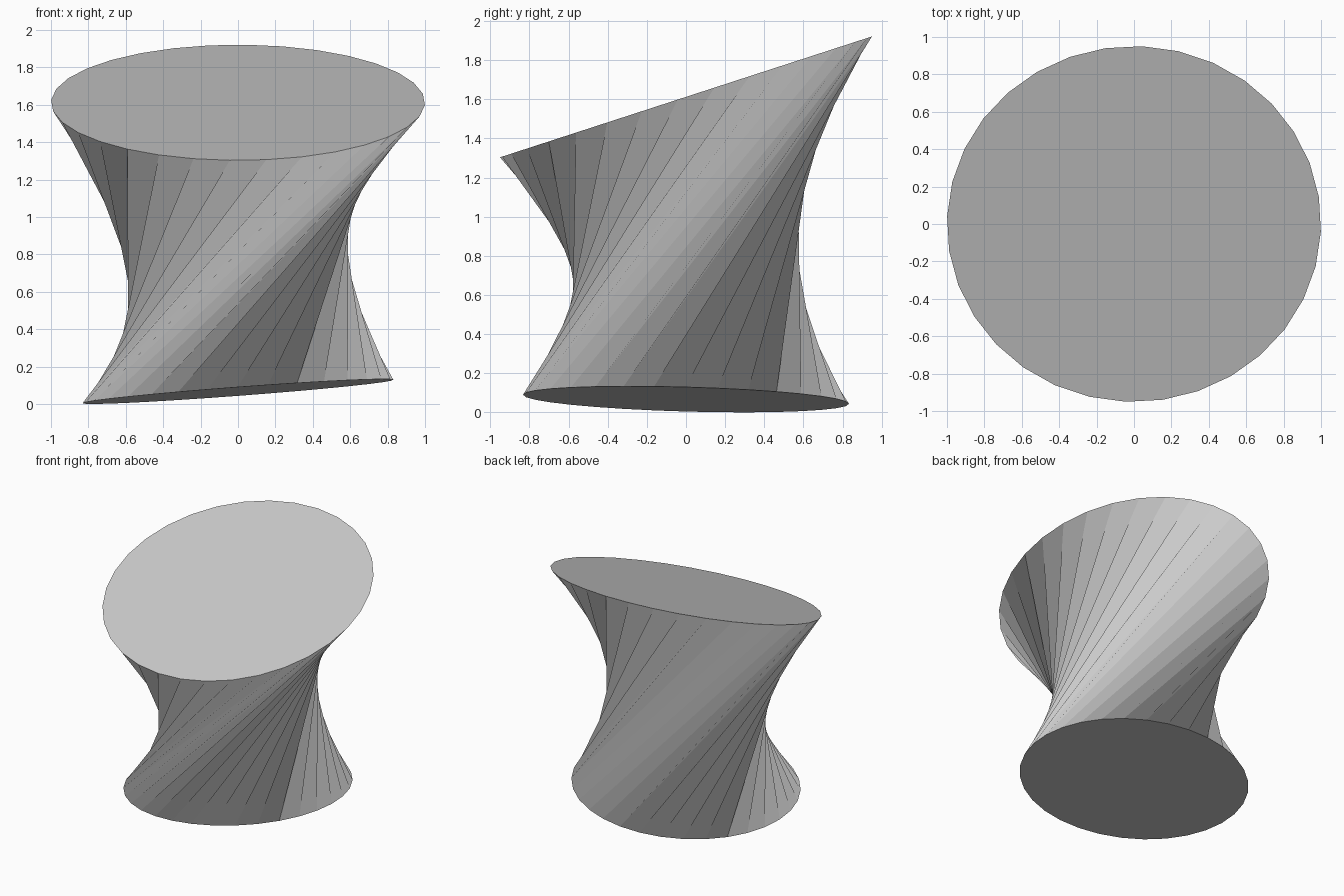
import bpy, bmesh
from math import radians, cos, sin, tau
from mathutils import Matrix, Vector

if "Cube" in bpy.data.objects:
    bpy.data.objects.remove(bpy.data.objects["Cube"])

SIDES = 32
TWIST = radians(110)


def ring(bm, radius, turn, tilt_x, tilt_y, z):
    """Add a tilted circle of vertices, turned about its own axis."""
    m = (Matrix.Translation((0, 0, z)) @ Matrix.Rotation(radians(tilt_y), 4, 'Y')
         @ Matrix.Rotation(radians(tilt_x), 4, 'X') @ Matrix.Rotation(turn, 4, 'Z'))
    return [bm.verts.new(m @ Vector((radius * cos(tau * i / SIDES),
                                     radius * sin(tau * i / SIDES), 0)))
            for i in range(SIDES)]


bm = bmesh.new()
# Small, nearly level bottom rim and larger, tilted, twisted top rim
bottom = ring(bm, 0.833, 0, -1.6, -4.3, 0.067)
top = ring(bm, 1.0, TWIST, 18, 0, 1.612)

# Twisted wall
for i in range(SIDES):
    j = (i + 1) % SIDES
    bm.faces.new((bottom[i], bottom[j], top[j], top[i]))

# End caps
bm.faces.new(top)
bm.faces.new(bottom[::-1])

mesh = bpy.data.meshes.new("twisted_drum")
bm.to_mesh(mesh)
bm.free()
bpy.context.collection.objects.link(bpy.data.objects.new("twisted_drum", mesh))
